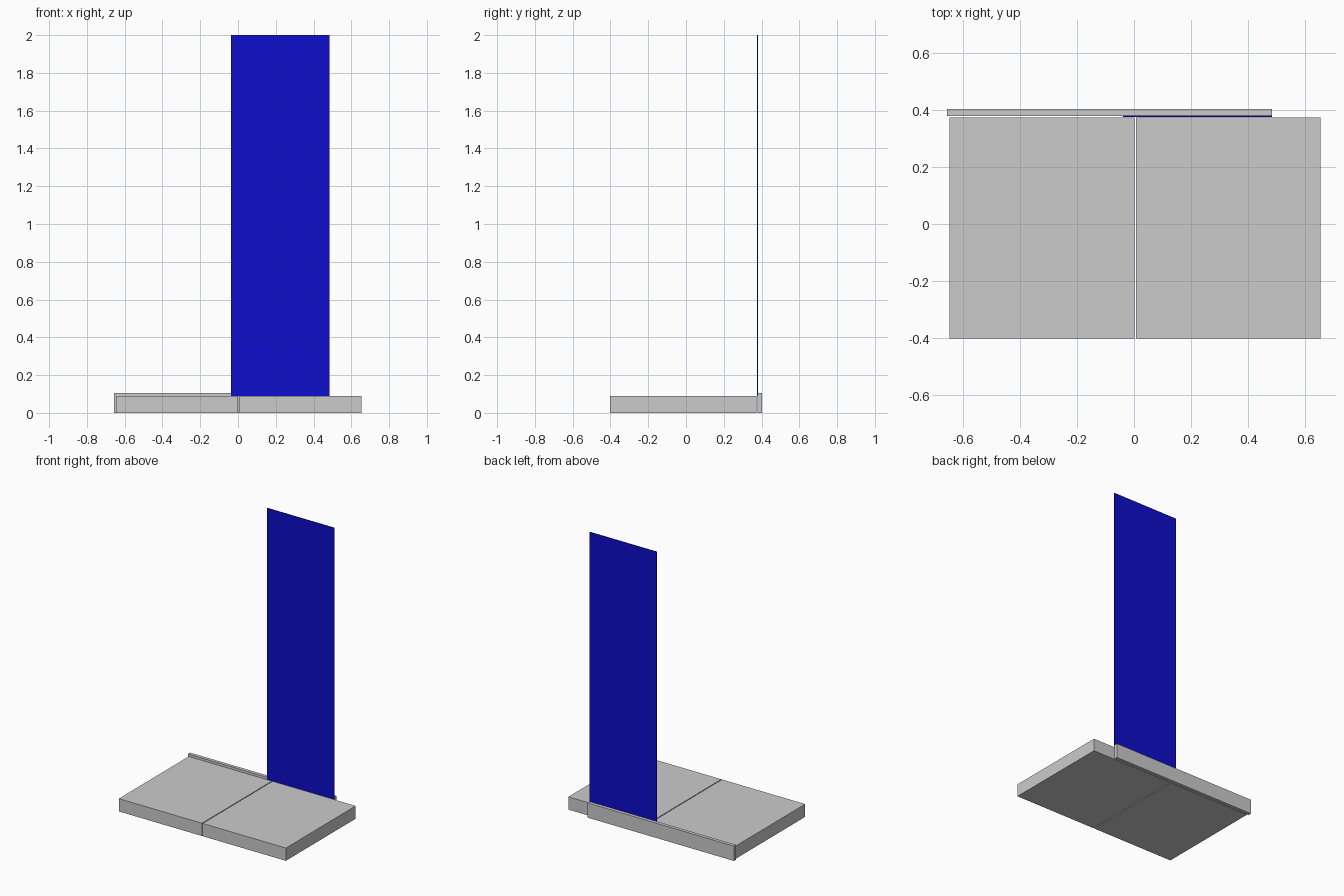
import bpy

if "Cube" in bpy.data.objects:
    bpy.data.objects.remove(bpy.data.objects["Cube"])


def box(name, lo, hi):
    """Axis-aligned box between two corners."""
    bpy.ops.mesh.primitive_cube_add(size=1, location=[(a + b) / 2 for a, b in zip(lo, hi)])
    ob = bpy.context.object
    ob.name = name
    ob.scale = [b - a for a, b in zip(lo, hi)]
    bpy.ops.object.transform_apply(location=False, rotation=False, scale=True)
    return ob


# Two platform slabs with a narrow gap between them
for name, x0, x1 in (("left_slab", -0.646, 0.001), ("right_slab", 0.007, 0.654)):
    box(name, (x0, -0.402, 0), (x1, 0.374, 0.09))

# Rail along the back edge
box("back_rail", (-0.656, 0.379, 0), (0.484, 0.403, 0.104))

# Tall thin blue panel standing against the rail
panel = box("upright_panel", (-0.038, 0.375, 0.09), (0.484, 0.380, 2.0))
blue = bpy.data.materials.new("blue")
blue.diffuse_color = (0.004, 0.004, 0.6, 1)
blue.use_nodes = True
blue.node_tree.nodes["Principled BSDF"].inputs["Base Color"].default_value = blue.diffuse_color
panel.data.materials.append(blue)
